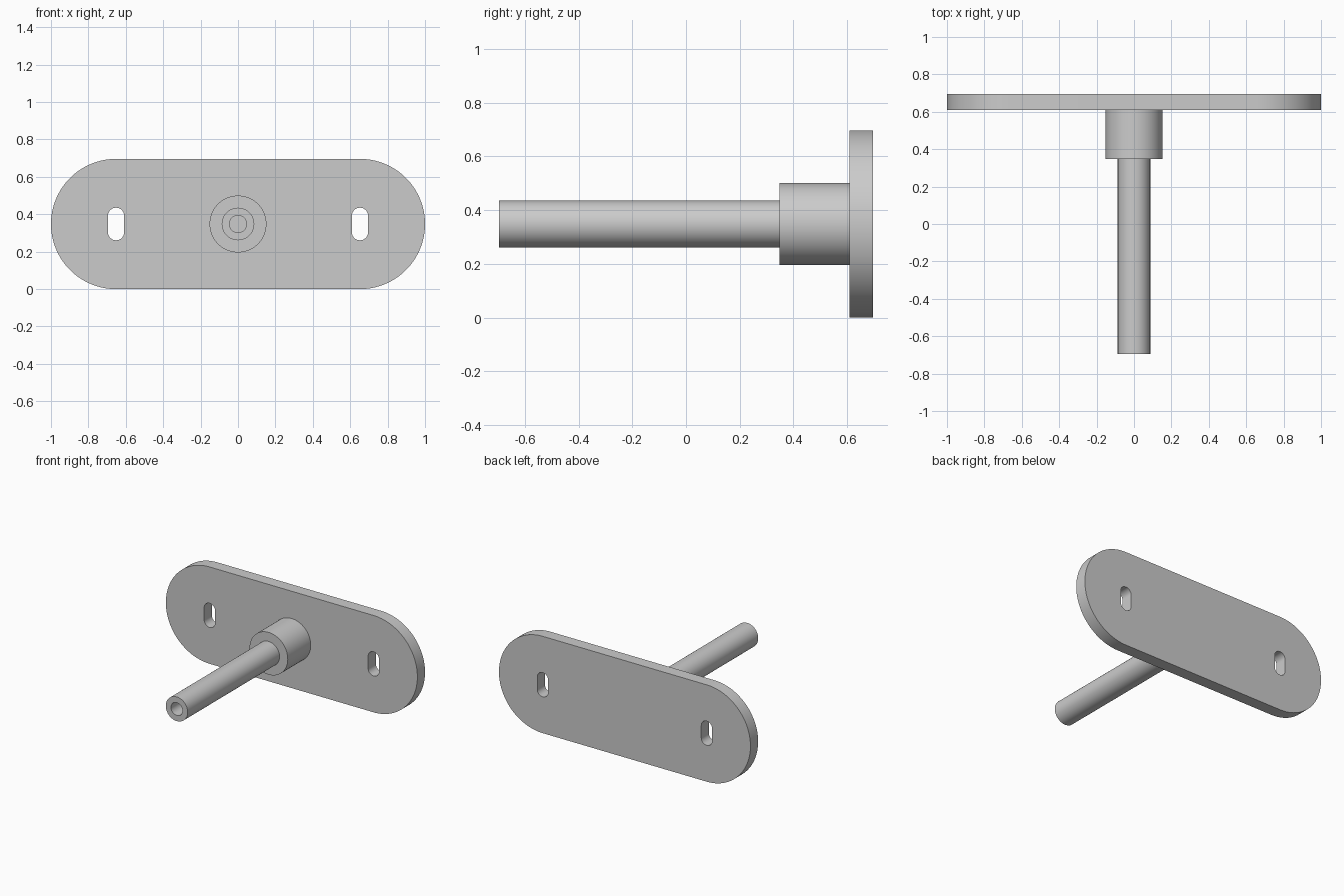
import bpy
import bmesh
from math import cos, sin, pi, radians
from mathutils import Vector

cube = bpy.data.objects.get("Cube")
if cube:
    bpy.data.objects.remove(cube, do_unlink=True)

MID_Z = 0.348        # height of the rod axis
FRONT = -0.696       # free end of the rod
COLLAR_Y = 0.348     # front of the collar
PLATE_Y = 0.609      # front of the plate
BACK = 0.696         # back of the plate

metal = bpy.data.materials.new("grey_metal")
metal.use_nodes = True
grey = (0.6, 0.6, 0.6, 1)
metal.diffuse_color = grey
metal.node_tree.nodes["Principled BSDF"].inputs["Base Color"].default_value = grey


def finish(name, bm):
    """Turn a bmesh into a smooth-by-angle object."""
    bmesh.ops.recalc_face_normals(bm, faces=bm.faces)
    mesh = bpy.data.meshes.new(name)
    bm.to_mesh(mesh)
    bm.free()
    mesh.materials.append(metal)
    obj = bpy.data.objects.new(name, mesh)
    bpy.context.collection.objects.link(obj)
    bpy.ops.object.select_all(action="DESELECT")
    obj.select_set(True)
    bpy.context.view_layer.objects.active = obj
    bpy.ops.object.shade_smooth_by_angle(angle=radians(30))
    return obj


def lathe(name, profile, steps=64):
    """Spin (radius, y) points about the rod axis."""
    bm = bmesh.new()
    verts = [bm.verts.new((r, y, MID_Z)) for r, y in profile]
    edges = [bm.edges.new(pair) for pair in zip(verts, verts[1:])]
    bmesh.ops.spin(bm, geom=verts + edges, cent=(0, 0, MID_Z), axis=(0, 1, 0),
                   angle=2 * pi, steps=steps)
    bmesh.ops.remove_doubles(bm, verts=bm.verts, dist=0.0001)
    return finish(name, bm)


def stadium(bm, centre_x, half_x, half_z, radius, steps=32):
    """Closed outline of a rounded slot on the plate's front plane."""
    verts = []
    for i in range(4):
        sx = 1 if i in (0, 3) else -1
        sz = 1 if i < 2 else -1
        for k in range(steps // 2 + 1):
            a = (i + k * 2 / steps) * pi / 2
            verts.append(bm.verts.new((centre_x + sx * half_x + radius * cos(a), PLATE_Y,
                                       MID_Z + sz * half_z + radius * sin(a))))
    edges = [bm.edges.new((v, verts[i - 1])) for i, v in enumerate(verts)]
    return edges


# Mounting plate with two upright slots
bm = bmesh.new()
stadium(bm, 0, 0.652, 0, MID_Z, 64)
for side in (-1, 1):
    stadium(bm, side * 0.652, 0, 0.0435, 0.0435)
bmesh.ops.remove_doubles(bm, verts=bm.verts, dist=0.0001)
bmesh.ops.triangle_fill(bm, edges=bm.edges, use_beauty=True, normal=(0, -1, 0))
extruded = bmesh.ops.extrude_face_region(bm, geom=list(bm.faces), use_keep_orig=True)
moved = [g for g in extruded["geom"] if isinstance(g, bmesh.types.BMVert)]
bmesh.ops.translate(bm, verts=moved, vec=Vector((0, BACK - PLATE_Y, 0)))
finish("mounting_plate", bm)

# Collar, seated slightly into the plate
lathe("collar", [(0, COLLAR_Y), (0.152, COLLAR_Y), (0.152, PLATE_Y + 0.02), (0, PLATE_Y + 0.02)])

# Rod with a blind bore in its free end
lathe("rod", [(0, FRONT + 0.35), (0.046, FRONT + 0.35), (0.046, FRONT), (0.087, FRONT),
              (0.087, COLLAR_Y + 0.02), (0, COLLAR_Y + 0.02)])
